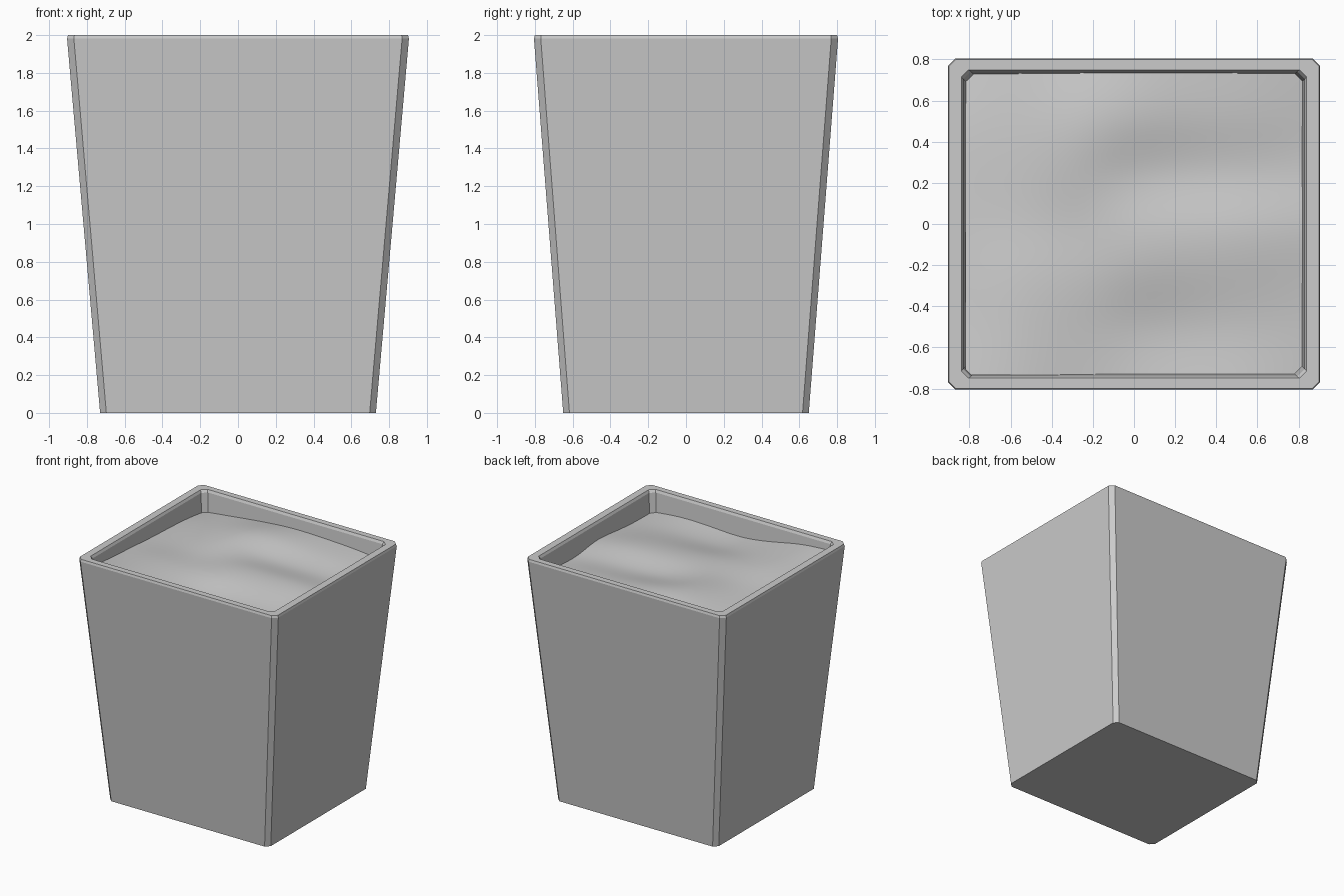
import bpy, bmesh

if "Cube" in bpy.data.objects:
    bpy.data.objects.remove(bpy.data.objects["Cube"])


def ring(bm, hx, hy, z, c):
    """Rectangle with cut corners as a loop of eight vertices."""
    pts = [(hx - c, -hy), (hx, c - hy), (hx, hy - c), (hx - c, hy),
           (c - hx, hy), (-hx, hy - c), (-hx, c - hy), (c - hx, -hy)]
    return [bm.verts.new((x, y, z)) for x, y in pts]


def finish(bm, name):
    bmesh.ops.recalc_face_normals(bm, faces=bm.faces)
    mesh = bpy.data.meshes.new(name)
    bm.to_mesh(mesh)
    bm.free()
    obj = bpy.data.objects.new(name, mesh)
    bpy.context.collection.objects.link(obj)
    return obj


# Tapered pot: outer wall, bevelled rim, inner wall (half x, half y, z, corner cut)
profile = [(0.73, 0.65, 0.0, 0.033),
           (0.905, 0.805, 1.982, 0.036),
           (0.90, 0.80, 2.0, 0.034),
           (0.84, 0.75, 2.0, 0.036),
           (0.83, 0.741, 1.98, 0.036),
           (0.81, 0.722, 1.74, 0.036)]
bm = bmesh.new()
rings = [ring(bm, *p) for p in profile]
for a, b in zip(rings, rings[1:]):
    for i in range(8):
        j = (i + 1) % 8
        bm.faces.new((a[i], a[j], b[j], b[i]))
bm.faces.new(rings[0])
bm.faces.new(rings[-1])
finish(bm, "planter_pot")

# Uneven soil: coarse height grid (hundredths above 1.8), back row first
heights = [(2, 5, 8, 10, 9, 8, 5),
           (5, 6, 13, 12, 9, 8, 4),
           (6, 6, 11, 4, 3, 3, 2),
           (7, 6, 6, 10, 10, 10, 7),
           (9, 10, 7, 9, 8, 7, 4),
           (10, 11, 6, 1, 2, 3, 2),
           (13, 12, 6, 2, 4, 5, 2)]
bm = bmesh.new()
grid = [[bm.verts.new((0.82 * (i - 3) / 3, 0.735 * (3 - j) / 3, 1.8 + h / 100))
         for i, h in enumerate(row)] for j, row in enumerate(heights)]
for j in range(6):
    for i in range(6):
        bm.faces.new((grid[j][i], grid[j + 1][i], grid[j + 1][i + 1], grid[j][i + 1]))
soil = finish(bm, "soil")
if soil.data.polygons[0].normal.z < 0:
    soil.data.flip_normals()
soil.data.polygons.foreach_set("use_smooth", [True] * 36)
sub = soil.modifiers.new("smooth_mounds", 'SUBSURF')
sub.levels = sub.render_levels = 3
sub.boundary_smooth = 'PRESERVE_CORNERS'
